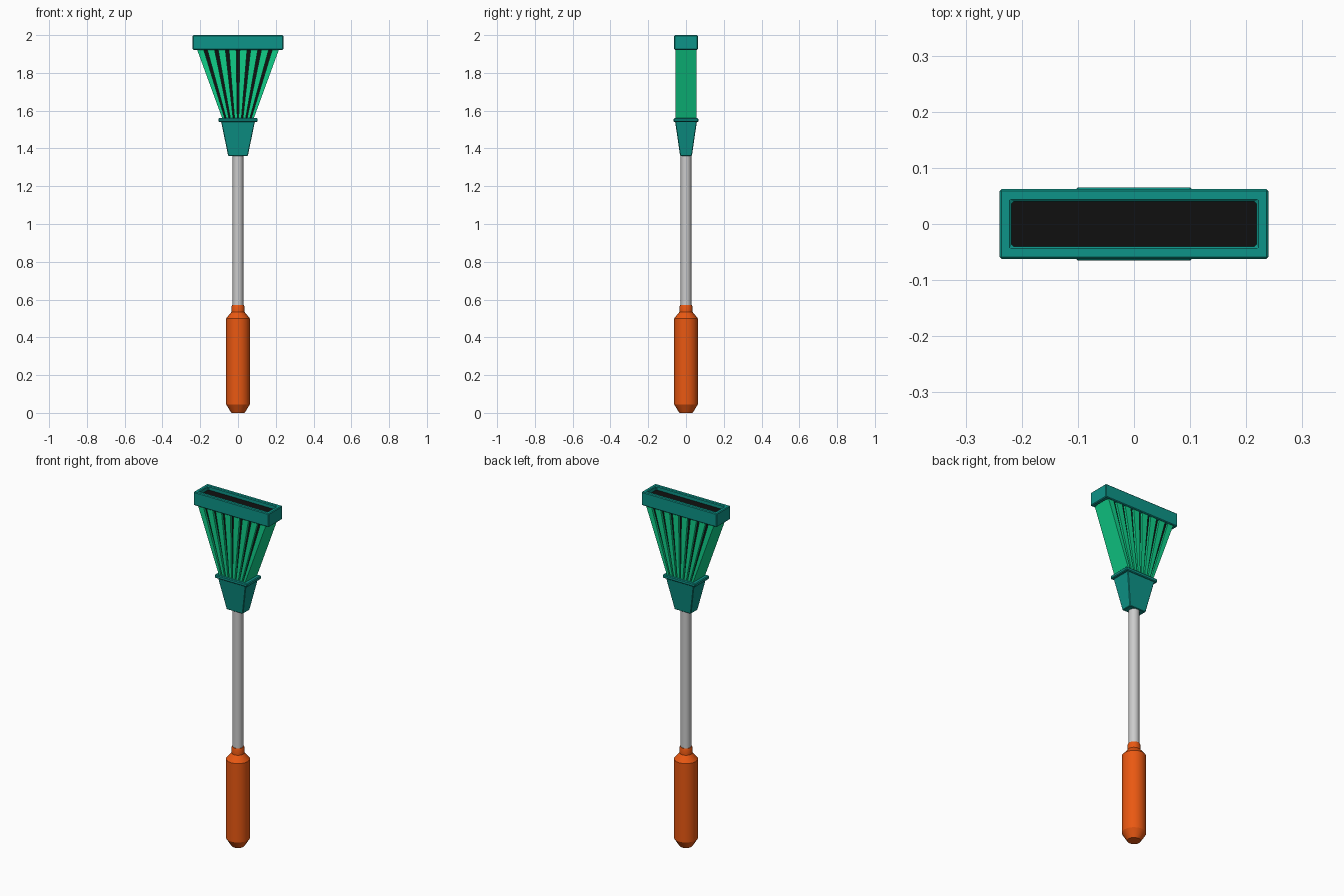
import bpy, math

if "Cube" in bpy.data.objects:
    bpy.data.objects.remove(bpy.data.objects["Cube"])


def material(name, rgb):
    m = bpy.data.materials.new(name)
    m.diffuse_color = (*rgb, 1)
    m.use_nodes = True
    m.node_tree.nodes["Principled BSDF"].inputs["Base Color"].default_value = m.diffuse_color
    return m


TEAL = material("teal", (0.004, 0.296, 0.246))
GREEN = material("green", (0.005, 0.62, 0.25))
ORANGE = material("orange", (0.82, 0.098, 0.006))
BLACK = material("black", (0.005, 0.005, 0.005))


def mesh_object(name, verts, faces, mat=None, bevel=0):
    me = bpy.data.meshes.new(name)
    me.from_pydata(verts, [], faces)
    ob = bpy.data.objects.new(name, me)
    bpy.context.collection.objects.link(ob)
    if mat:
        me.materials.append(mat)
    if bevel:
        mod = ob.modifiers.new("bevel", "BEVEL")
        mod.width, mod.segments = bevel, 1
    return ob


def rect(x0, x1, y0, y1, z):
    return [(x0, y0, z), (x1, y0, z), (x1, y1, z), (x0, y1, z)]


def block(name, bottom, top, mat=None, bevel=0):
    """Solid between two rectangles."""
    sides = [(i, (i + 1) % 4, (i + 1) % 4 + 4, i + 4) for i in range(4)]
    return mesh_object(name, bottom + top, [(3, 2, 1, 0), (4, 5, 6, 7)] + sides, mat, bevel)


def centred(hx, hy, z):
    return rect(-hx, hx, -hy, hy, z)


def lathe(name, profile, mat=None, n=16):
    verts = [(r * math.cos(2 * math.pi * i / n), r * math.sin(2 * math.pi * i / n), z)
             for r, z in profile for i in range(n)]
    faces = [(k * n + i, k * n + (i + 1) % n, (k + 1) * n + (i + 1) % n, (k + 1) * n + i)
             for k in range(len(profile) - 1) for i in range(n)]
    last = (len(profile) - 1) * n
    faces += [tuple(reversed(range(n))), tuple(range(last, last + n))]
    ob = mesh_object(name, verts, faces, mat)
    bpy.ops.object.select_all(action="DESELECT")
    bpy.context.view_layer.objects.active = ob
    ob.select_set(True)
    bpy.ops.object.shade_smooth_by_angle(angle=math.radians(30))
    return ob


# Grip and shaft
lathe("grip", [(0.035, 0), (0.063, 0.045), (0.063, 0.5), (0.034, 0.535),
               (0.034, 0.565), (0.031, 0.572)], ORANGE)
lathe("shaft", [(0.028, 0.55), (0.028, 1.38)])

# Socket and collar below the fan
block("socket", centred(0.052, 0.031, 1.36), centred(0.09, 0.058, 1.545), TEAL, 0.003)
block("collar", centred(0.104, 0.065, 1.54), centred(0.104, 0.065, 1.56), TEAL, 0.004)

# Fan: dark core, end panels and slats on front and back
Z0, Z1 = 1.555, 1.93
HALF0, HALF1, DEPTH = 0.082, 0.219, 0.055
TAPER = HALF0 / HALF1
Z_CORE = 1.978
block("core", centred(HALF0 - 0.006, 0.042, Z0), centred(HALF1 - 0.006, 0.042, Z1), BLACK)
block("core_top", centred(0.218, 0.040, Z1 - 0.005), centred(0.218, 0.040, Z_CORE), BLACK)


def fan_piece(name, x0, x1, y0, y1):
    block(name, rect(x0 * TAPER, x1 * TAPER, y0, y1, Z0), rect(x0, x1, y0, y1, Z1), GREEN)


PITCH, GAP = 0.058, 0.019
for i in range(8):
    left = -HALF1 if i == 0 else (i - 4) * PITCH + GAP / 2
    right = HALF1 if i == 7 else (i - 3) * PITCH - GAP / 2
    if i in (0, 7):
        fan_piece(f"end_slat_{i}", left, right, -DEPTH, DEPTH)
    else:
        fan_piece(f"front_slat_{i}", left, right, -DEPTH, -0.040)
        fan_piece(f"back_slat_{i}", left, right, 0.040, DEPTH)

# Open rectangular rim
loops = [centred(0.24, 0.0625, 1.922), centred(0.24, 0.0625, 2.0),
         centred(0.218, 0.040, 2.0), centred(0.218, 0.040, 1.922)]
faces = []
for k in range(4):
    for i in range(4):
        j, m = (i + 1) % 4, (k + 1) % 4
        faces.append((k * 4 + i, k * 4 + j, m * 4 + j, m * 4 + i))
mesh_object("rim", sum(loops, []), faces, TEAL, 0.004)
